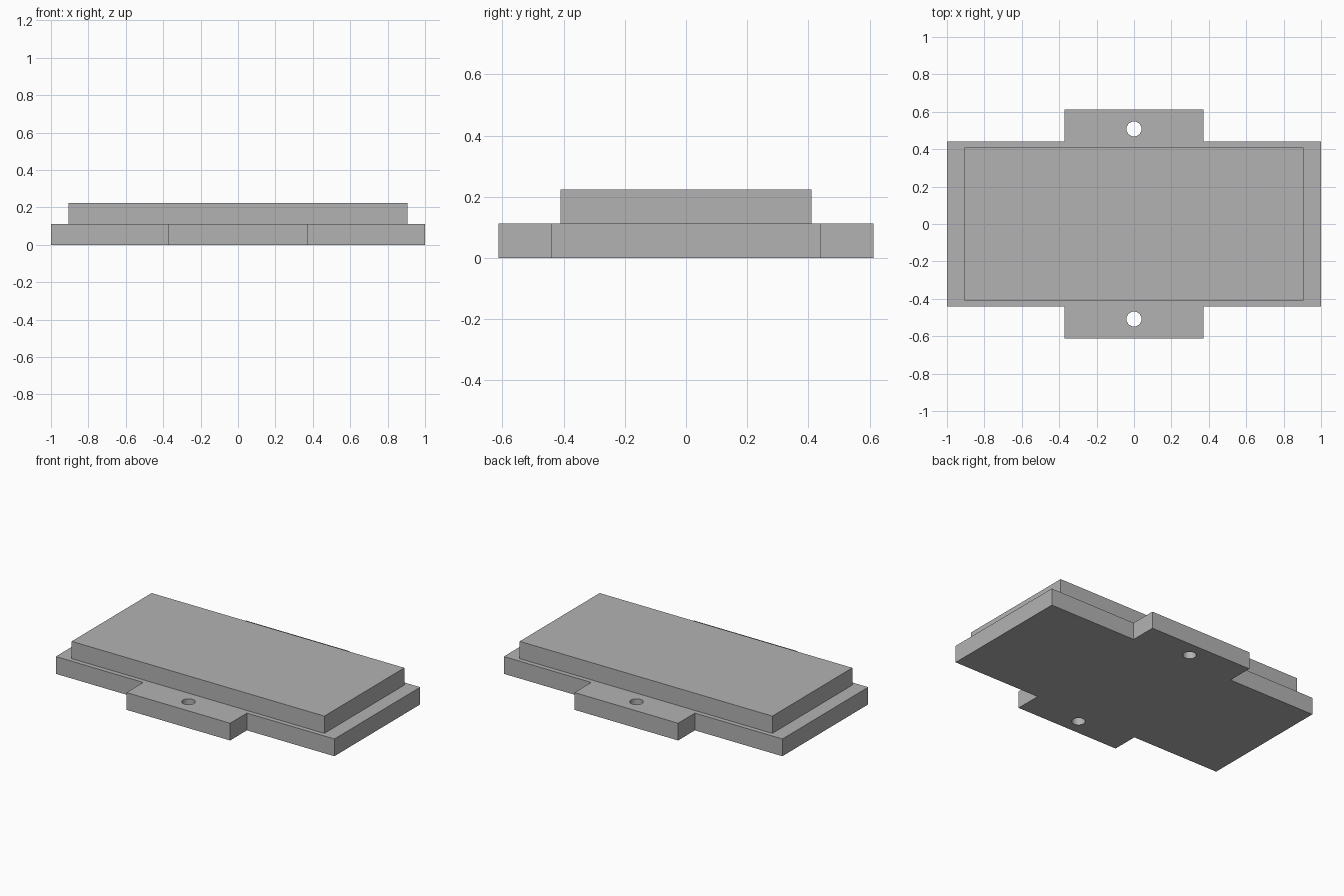
import bpy
import bmesh

cube = bpy.data.objects.get("Cube")
if cube:
    bpy.data.objects.remove(cube, do_unlink=True)

PLATE_TOP, PANEL_TOP = 0.112, 0.224
HOLE_Y, HOLE_RADIUS = 0.508, 0.04

grey = bpy.data.materials.new("plain_grey")
grey.use_nodes = True
grey.diffuse_color = (0.45, 0.45, 0.45, 1)
grey.node_tree.nodes["Principled BSDF"].inputs["Base Color"].default_value = grey.diffuse_color


def prism(name, outline, bottom, top):
    """Extrude a flat outline straight up into a solid."""
    bm = bmesh.new()
    face = bm.faces.new([bm.verts.new((x, y, bottom)) for x, y in outline])
    extruded = bmesh.ops.extrude_face_region(bm, geom=[face], use_keep_orig=True)
    for v in extruded["geom"]:
        if isinstance(v, bmesh.types.BMVert):
            v.co.z = top
    bmesh.ops.recalc_face_normals(bm, faces=bm.faces)
    mesh = bpy.data.meshes.new(name)
    bm.to_mesh(mesh)
    bm.free()
    mesh.materials.append(grey)
    obj = bpy.data.objects.new(name, mesh)
    bpy.context.collection.objects.link(obj)
    return obj


# Base plate with a mounting tab on the front and back
half = [(1, -0.44), (1, 0.44), (0.372, 0.44), (0.372, 0.612),
        (-0.372, 0.612), (-0.372, 0.44)]
base_plate = prism("base_plate", half + [(-x, -y) for x, y in half], 0, PLATE_TOP)

# Screw holes through the tabs
for side in (-1, 1):
    bpy.ops.mesh.primitive_cylinder_add(vertices=48, radius=HOLE_RADIUS, depth=1,
                                        location=(0, side * HOLE_Y, 0))
    cutter = bpy.context.object
    cutter.name = "screw_hole_cutter"
    cutter.hide_render = True
    cutter.data.materials.append(grey)
    cut = base_plate.modifiers.new("screw_hole", 'BOOLEAN')
    cut.operation = 'DIFFERENCE'
    cut.solver = 'EXACT'
    cut.object = cutter
    bpy.context.view_layer.objects.active = base_plate
    bpy.ops.object.modifier_apply(modifier=cut.name)
    bpy.data.objects.remove(cutter, do_unlink=True)

# Raised rectangular panel
raised_panel = prism("raised_panel",
                     [(-0.907, -0.41), (0.907, -0.41), (0.907, 0.41), (-0.907, 0.41)],
                     PLATE_TOP, PANEL_TOP)

# Smooth hole walls, crisp edges everywhere else
bpy.ops.object.select_all(action='DESELECT')
base_plate.select_set(True)
bpy.context.view_layer.objects.active = base_plate
bpy.ops.object.shade_smooth_by_angle()
